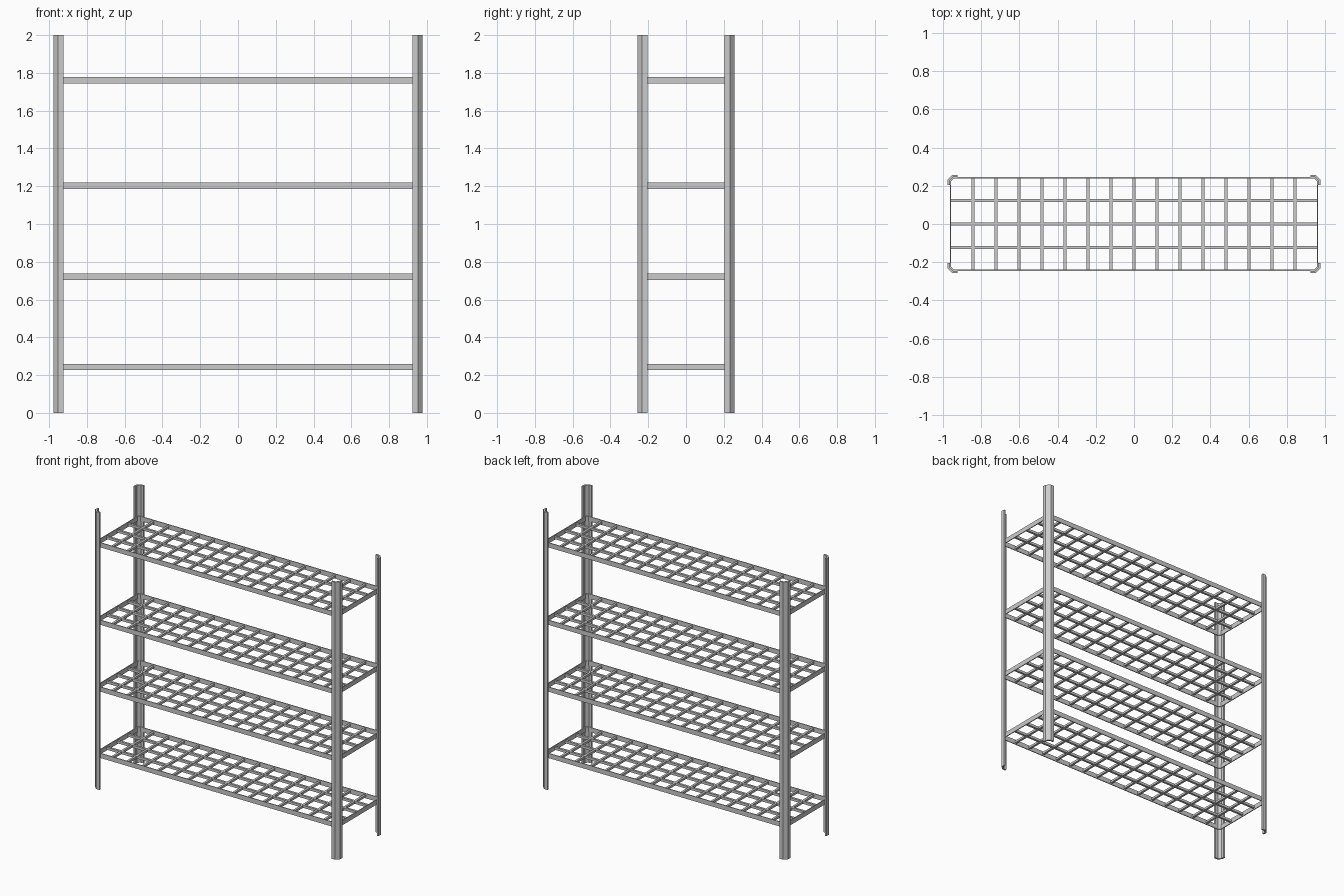
import bpy, bmesh

if "Cube" in bpy.data.objects:
    bpy.data.objects.remove(bpy.data.objects["Cube"])

X, Y = 0.977, 0.257            # outer half extents of the posts
LEG, CH, T = 0.052, 0.025, 0.012   # post leg width, corner chamfer, thickness
FT, FH = 0.006, 0.034          # shelf rim thickness and height
BAR = 0.016                    # grid bar size
SHELVES = [0.243, 0.721, 1.203, 1.761]
K = 2 - 2 ** 0.5               # chamfer shrink per unit of inward offset


def finish(name, bm):
    bmesh.ops.recalc_face_normals(bm, faces=bm.faces)
    me = bpy.data.meshes.new(name)
    bm.to_mesh(me)
    bm.free()
    ob = bpy.data.objects.new(name, me)
    bpy.context.collection.objects.link(ob)
    return ob


def strip(name, outer, inner, z0, z1, closed):
    """Wall between two matching outlines, extruded from z0 to z1."""
    bm = bmesh.new()
    rows = [[bm.verts.new((x, y, z)) for x, y in pts]
            for pts, z in ((outer, z0), (inner, z0), (inner, z1), (outer, z1))]
    n = len(outer)
    for i in range(n if closed else n - 1):
        j = (i + 1) % n
        for k in range(4):
            a, b = rows[k], rows[(k + 1) % 4]
            bm.faces.new((a[i], a[j], b[j], b[i]))
    if not closed:
        bm.faces.new([r[0] for r in rows])
        bm.faces.new([r[-1] for r in rows])
    return finish(name, bm)


def octagon(d):
    """Chamfered rectangle, offset inward by d from the post outline."""
    x, y, c = X - d, Y - d, CH - K * d
    return [(x, y - c), (x - c, y), (c - x, y), (-x, y - c),
            (-x, c - y), (c - x, -y), (x - c, -y), (x, c - y)]


def corner(d, sx, sy):
    x, y, c = X - d, Y - d, CH - K * d
    pts = [(x, Y - LEG), (x, y - c), (x - c, y), (X - LEG, y)]
    return [(px * sx, py * sy) for px, py in pts]


def box(bm, size, loc):
    vs = bmesh.ops.create_cube(bm, size=1)["verts"]
    bmesh.ops.scale(bm, vec=size, verts=vs)
    bmesh.ops.translate(bm, vec=loc, verts=vs)


# Corner posts: chamfered angle profiles
for sx, side in ((-1, "left"), (1, "right")):
    for sy, face in ((-1, "front"), (1, "back")):
        strip(f"{face}_{side}_post", corner(0, sx, sy), corner(T, sx, sy), 0, 2, False)

# Shelves: chamfered rim plus wire grid
hx, hy = X - T, Y - T
for n, z in enumerate(SHELVES, 1):
    strip(f"shelf_rim_{n}", octagon(T), octagon(T + FT), z - FH / 2, z + FH / 2, True)
    bm = bmesh.new()
    for i in range(1, 16):
        box(bm, (BAR, 2 * hy - FT, BAR), (-hx + i * hx / 8, 0, z))
    for j in range(1, 4):
        box(bm, (2 * hx - FT, BAR, BAR + 0.002), (0, -hy + j * hy / 2, z))
    finish(f"shelf_grid_{n}", bm)
